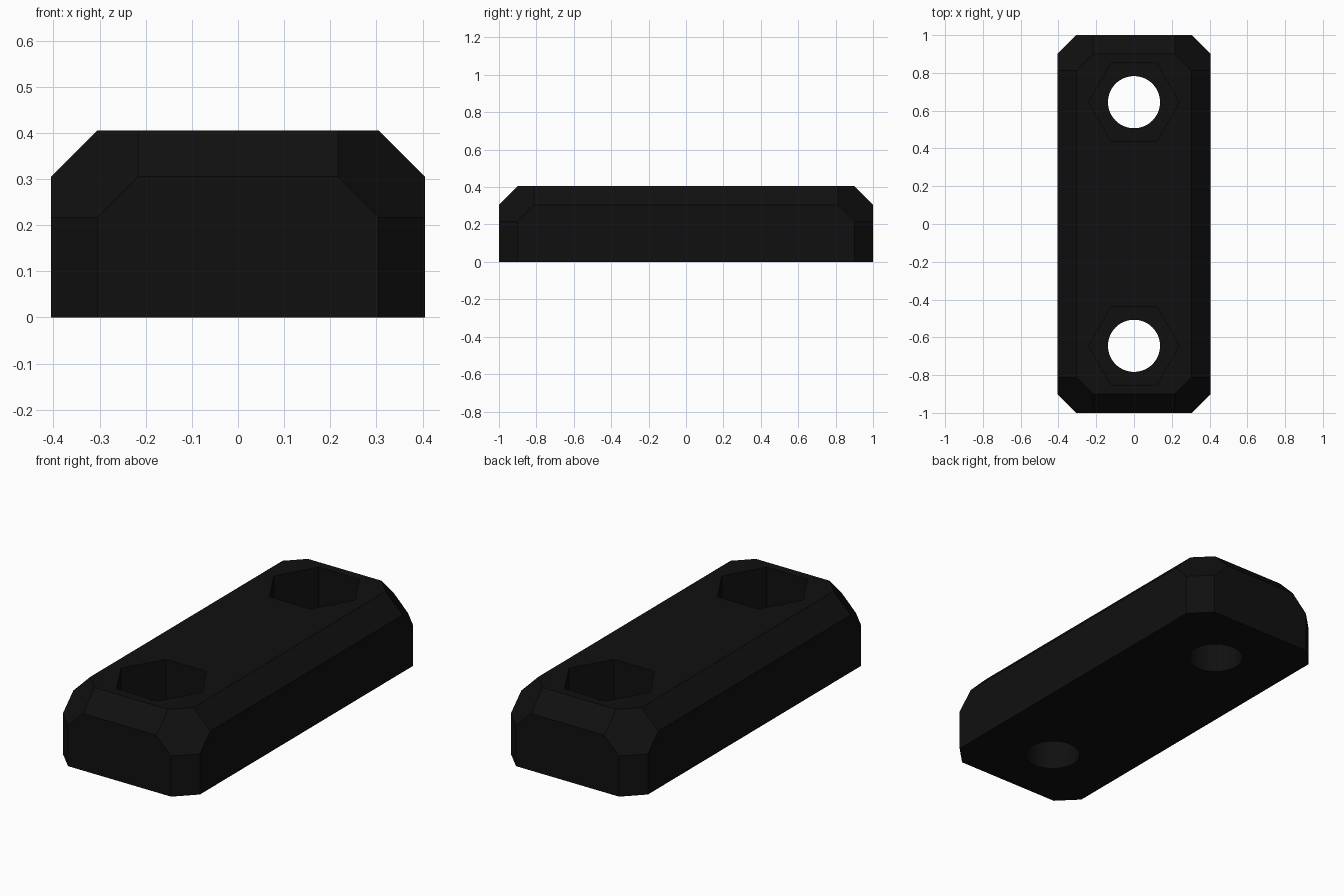
import bpy, bmesh, math
from mathutils import Vector

if "Cube" in bpy.data.objects:
    bpy.data.objects.remove(bpy.data.objects["Cube"])

HX, HY, H = 0.405, 1.0, 0.405      # half width, half length, height
CH = 0.10                          # edge chamfer
CORNER = 1.522                     # |x| + |y| + z limit at the top corners
HOLE_Y, HOLE_R = 0.645, 0.138
HEX_R, HEX_FLOOR = 0.24, 0.17

black = bpy.data.materials.new("black_plastic")
black.diffuse_color = (0.005, 0.005, 0.005, 1)
black.use_nodes = True
black.node_tree.nodes["Principled BSDF"].inputs["Base Color"].default_value = black.diffuse_color


def cut(bm, normal, limit):
    """Slice off everything beyond normal . p = limit and cap the opening."""
    n = Vector(normal)
    res = bmesh.ops.bisect_plane(
        bm, geom=bm.verts[:] + bm.edges[:] + bm.faces[:], dist=1e-6,
        plane_co=n * (limit / n.length_squared), plane_no=n.normalized(),
        clear_outer=True)
    edges = [e for e in res["geom_cut"] if isinstance(e, bmesh.types.BMEdge)]
    bmesh.ops.edgeloop_fill(bm, edges=edges)


# Block: box with chamfered top and upright edges and sliced top corners
bm = bmesh.new()
bmesh.ops.create_cube(bm, size=1)
for v in bm.verts:
    v.co = (v.co.x * 2 * HX, v.co.y * 2 * HY, (v.co.z + 0.5) * H)
for s in (-1, 1):
    cut(bm, (s, 0, 1), HX + H - CH)
    cut(bm, (0, s, 1), HY + H - CH)
    for t in (-1, 1):
        cut(bm, (s, t, 0), HX + HY - CH)
for s in (-1, 1):
    for t in (-1, 1):
        cut(bm, (s, t, 1), CORNER)
bmesh.ops.recalc_face_normals(bm, faces=bm.faces[:])
mesh = bpy.data.meshes.new("spacer_block")
bm.to_mesh(mesh)
bm.free()
mesh.materials.append(black)
block = bpy.data.objects.new("spacer_block", mesh)
bpy.context.collection.objects.link(block)


def drill(name, sides, radius, y, z0, z1):
    """Subtract an upright prism from the block."""
    bpy.ops.mesh.primitive_cylinder_add(
        vertices=sides, radius=radius, depth=z1 - z0, location=(0, y, (z0 + z1) / 2))
    cutter = bpy.context.object
    cutter.name = name
    cutter.hide_render = True
    if sides == 6:                 # corners point along x
        cutter.rotation_euler.z = math.radians(30)
    cutter.data.materials.append(black)
    mod = block.modifiers.new(name, 'BOOLEAN')
    mod.operation, mod.solver, mod.object = 'DIFFERENCE', 'EXACT', cutter
    bpy.context.view_layer.objects.active = block
    bpy.ops.object.modifier_apply(modifier=name)
    bpy.data.objects.remove(cutter)


# Two bolt holes with hexagonal nut pockets opening upward
for y in (-HOLE_Y, HOLE_Y):
    drill("nut_pocket", 6, HEX_R, y, HEX_FLOOR, H + 0.1)
    drill("bolt_hole", 64, HOLE_R, y, -0.1, H + 0.2)

bpy.ops.object.select_all(action='DESELECT')
block.select_set(True)
bpy.context.view_layer.objects.active = block
bpy.ops.object.shade_smooth_by_angle(angle=math.radians(20))
